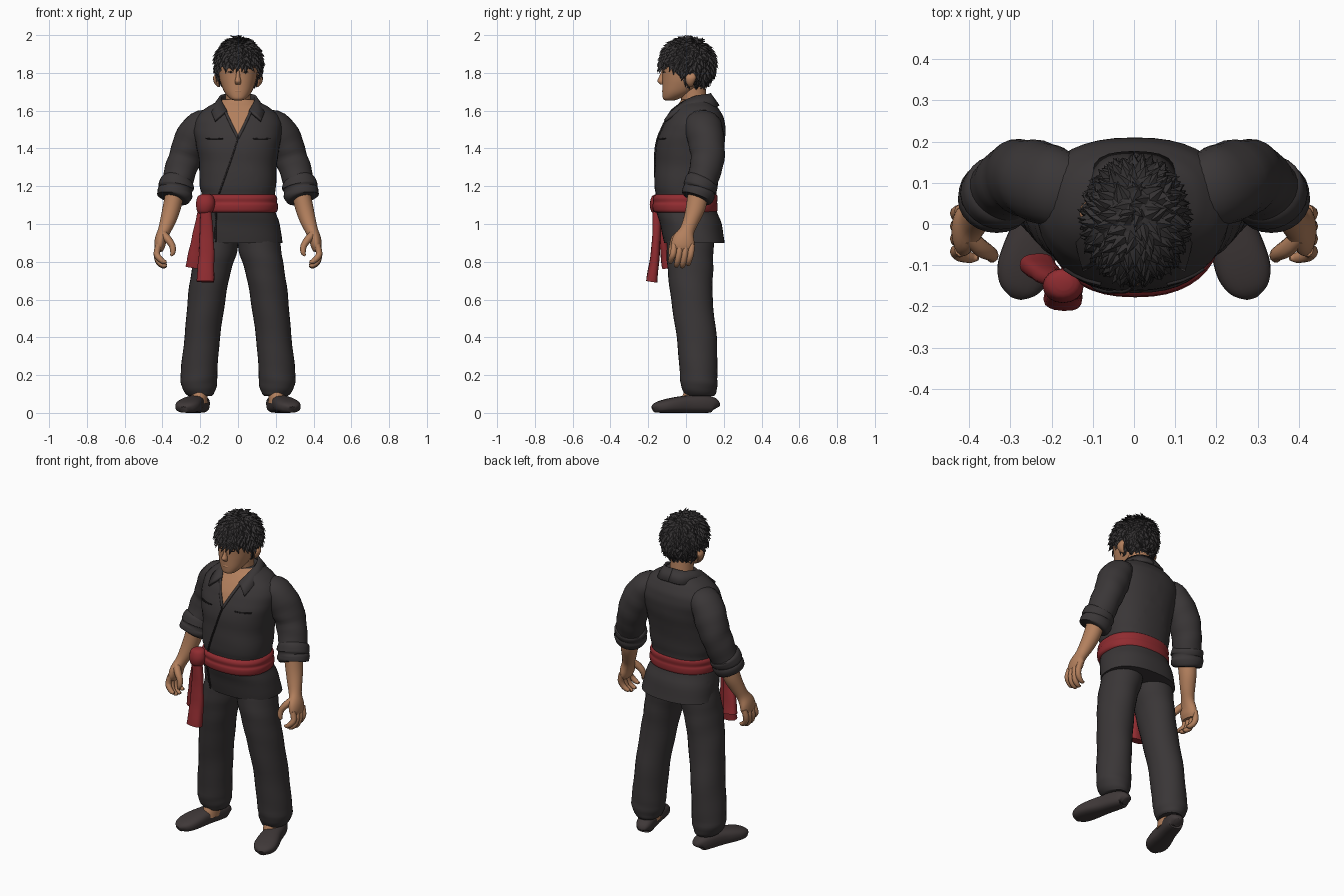
import bpy, bmesh, math, random
from mathutils import Vector
from mathutils.bvhtree import BVHTree

random.seed(4)


def material(name, rgb):
    m = bpy.data.materials.new(name)
    m.diffuse_color = (*rgb, 1)
    return m


CLOTH = material("charcoal cloth", (0.042, 0.037, 0.038))
TRIM = material("dark seam", (0.022, 0.019, 0.02))
HAIR = material("black hair", (0.034, 0.031, 0.032))
SKIN = material("tan skin", (0.45, 0.215, 0.11))
RED = material("red sash", (0.28, 0.025, 0.03))
SHOE = material("shoe brown black", (0.05, 0.04, 0.04))


def finish(name, bm, mats, mirror=False, thick=0):
    bmesh.ops.recalc_face_normals(bm, faces=bm.faces)
    me = bpy.data.meshes.new(name)
    bm.to_mesh(me)
    bm.free()
    ob = bpy.data.objects.new(name, me)
    bpy.context.collection.objects.link(ob)
    for m in mats:
        me.materials.append(m)
    if thick:
        s = ob.modifiers.new("thickness", 'SOLIDIFY')
        s.thickness, s.offset = thick, 0
    if mirror:
        ob.modifiers.new("mirror", 'MIRROR')
    return ob


def spline(rows, n):
    """Catmull-Rom through tuples of numbers."""
    out = []
    for i in range(len(rows) - 1):
        p = [rows[max(i - 1, 0)], rows[i], rows[i + 1], rows[min(i + 2, len(rows) - 1)]]
        for k in range(n):
            t = k / n
            out.append([0.5 * (2 * b + (c - a) * t + (2 * a - 5 * b + 4 * c - d) * t * t
                               + (3 * b - a - 3 * c + d) * t ** 3) for a, b, c, d in zip(*p)])
    return out + [list(rows[-1])]


def loft_bm(rows, ref=None, seg=24, n=4, power=2.0, wrinkle=0, bm=None):
    """Closed skin over rings (x, y, z, half width, half depth); ref makes rings follow the path."""
    bm = bm or bmesh.new()
    rows = spline(rows, n)
    rings = []
    for i, (x, y, z, a, b) in enumerate(rows):
        u, v = Vector((1, 0, 0)), Vector((0, 1, 0))
        if ref:
            t = (Vector(rows[min(i + 1, len(rows) - 1)][:3]) - Vector(rows[max(i - 1, 0)][:3])).normalized()
            u = Vector(ref).cross(t).normalized()
            v = t.cross(u)
        ring = []
        for k in range(seg):
            w = 2 * math.pi * k / seg
            c, s = math.cos(w), math.sin(w)
            f = 1 + wrinkle * math.sin(2 * w + i * 1.1) * math.cos(w - i * 0.45)
            cu = math.copysign(abs(c) ** (2 / power), c) * a * f
            sv = math.copysign(abs(s) ** (2 / power), s) * b * f
            ring.append(bm.verts.new(Vector((x, y, z)) + u * cu + v * sv))
        rings.append(ring)
    for r, q in zip(rings, rings[1:]):
        for k in range(seg):
            bm.faces.new((r[k], r[(k + 1) % seg], q[(k + 1) % seg], q[k]))
    bm.faces.new(rings[0])
    bm.faces.new(rings[-1])
    return bm


def loft(name, rows, mat, mirror=False, **kw):
    return finish(name, loft_bm(rows, **kw), [mat], mirror)


# Shirt body, with the open neck cut in as skin
bm = loft_bm([(.01, .045, .90, .225, .16), (.005, .025, 1.0, .215, .163), (0, 0, 1.08, .195, .16),
              (0, 0, 1.15, .193, .16), (0, 0, 1.21, .203, .168), (0, .01, 1.32, .206, .173),
              (0, .022, 1.42, .222, .18), (0, .04, 1.50, .235, .17), (0, .05, 1.56, .222, .15),
              (0, .055, 1.61, .175, .118), (0, .055, 1.64, .125, .092), (0, .055, 1.66, .09, .078)],
             seg=40, power=2.35, wrinkle=.008)
for s in (1, -1):
    bmesh.ops.bisect_plane(bm, geom=bm.verts[:] + bm.edges[:] + bm.faces[:],
                           plane_co=(0, 0, 1.455), plane_no=(.165 * s, 0, -.075))
for f in bm.faces:
    c = f.calc_center_median()
    f.material_index = int(c.y < .04 and abs(c.x) < (c.z - 1.455) * .4545)
shirt = finish("shirt", bm, [CLOTH, SKIN])
tree = BVHTree.FromPolygons([v.co for v in shirt.data.vertices], [p.vertices[:] for p in shirt.data.polygons])


def strip(name, pts, width, mat, mirror=False):
    """Thin ribbon laid on the shirt front along (x, z) points."""
    bm = bmesh.new()
    path = [Vector(p) for p in spline(pts, 8)]
    prev = None
    for i, p in enumerate(path):
        t = (path[min(i + 1, len(path) - 1)] - path[max(i - 1, 0)]).normalized()
        pair = []
        for s in (-1, 1):
            q = p + Vector((-t.y, t.x)) * s * width / 2
            hit = tree.ray_cast(Vector((q.x, -1, q.y)), Vector((0, 1, 0)))[0]
            pair.append(bm.verts.new((q.x, (hit.y if hit else 0) - .003, q.y)))
        if prev:
            bm.faces.new((prev[0], prev[1], pair[1], pair[0]))
        prev = pair
    return finish(name, bm, [mat], mirror, .008)


strip("neck_opening_edge", [(0, 1.455), (.04, 1.535), (.072, 1.605)], .014, CLOTH, True)
strip("shirt_front_seam", [(0, 1.455), (-.03, 1.36), (-.1, 1.16)], .007, TRIM)
strip("shirt_skirt_seam", [(-.115, 1.07), (-.118, .99), (-.118, .905)], .007, TRIM)
strip("pocket_line", [(.08, 1.452), (.12, 1.45), (.17, 1.452)], .005, TRIM, True)

# Folded collar, half built and mirrored
bm = bmesh.new()
top = spline([(0, .125, 1.69), (.06, .112, 1.685), (.09, .05, 1.675), (.083, -.015, 1.645), (.058, -.075, 1.60)], 4)
low = spline([(0, .172, 1.625), (.08, .155, 1.62), (.132, .06, 1.612), (.138, -.04, 1.59), (.122, -.112, 1.545)], 4)
a = [bm.verts.new(p) for p in top]
b = [bm.verts.new(p) for p in low]
for i in range(len(a) - 1):
    bm.faces.new((a[i], a[i + 1], b[i + 1], b[i]))
finish("collar", bm, [CLOTH], True, .014)

# Sleeves with rolled cuffs
Y, Z = (0, 1, 0), (0, 0, 1)
loft("sleeve", [(.13, .075, 1.535, .07, .085), (.2, .09, 1.515, .085, .098), (.247, .108, 1.44, .092, .097),
                (.278, .115, 1.36, .087, .09), (.305, .1, 1.28, .084, .085), (.328, .075, 1.19, .08, .08)],
     CLOTH, True, ref=Y, wrinkle=.035)
loft("sleeve_cuff", [(.318, .087, 1.235, .075, .075), (.322, .081, 1.222, .09, .088), (.328, .074, 1.195, .094, .09),
                     (.33, .07, 1.182, .088, .084), (.334, .066, 1.165, .094, .088), (.338, .058, 1.14, .09, .084),
                     (.34, .055, 1.132, .075, .07)], CLOTH, True, ref=Y, n=3, wrinkle=.02)

# Bare forearm, palm, fingers and thumb
loft("forearm", [(.333, .065, 1.17, .05, .055), (.35, .052, 1.09, .048, .052), (.37, .028, 1.02, .042, .043),
                 (.39, .005, .965, .034, .04), (.408, -.012, .92, .032, .058), (.415, -.018, .88, .028, .06),
                 (.415, -.02, .855, .018, .045)], SKIN, True, ref=Y)
bm = bmesh.new()
for i in range(4):
    y = -.062 + .031 * i
    d = (0, .012, .008, -.012)[3 - i]
    loft_bm([(.42, y, .89, .016, .017), (.43, y - .005, .845, .017, .017), (.42, y - .014, .81 - d, .016, .016),
             (.395, y - .02, .789 - d, .013, .013), (.378, y - .02, .79 - d, .006, .006)], ref=Y, seg=10, n=3, bm=bm)
loft_bm([(.40, -.03, .95, .02, .022), (.372, -.058, .92, .02, .022), (.348, -.072, .885, .017, .018),
         (.345, -.08, .85, .014, .014), (.355, -.082, .832, .006, .006)], ref=Y, seg=10, n=3, bm=bm)
finish("fingers", bm, [SKIN], True)

# Trouser legs, ankles and shoes
loft("trouser_leg", [(.2, .075, .09, .062, .075), (.203, .073, .105, .077, .085), (.207, .07, .15, .095, .097),
                     (.205, .066, .22, .097, .1), (.19, .056, .4, .094, .106), (.166, .032, .6, .1, .11),
                     (.142, .022, .75, .104, .12), (.117, .022, .86, .113, .124), (.1, .03, .96, .11, .125)],
     CLOTH, True, seg=28, wrinkle=.022)
loft("ankle", [(.21, .04, .05, .048, .07), (.205, .045, .095, .045, .062), (.2, .06, .14, .045, .055)], SKIN, True)
shoe = [(0, .02, .05), (.04, .043, .08), (.2, .052, .096), (.45, .056, .092), (.65, .065, .083),
        (.82, .066, .07), (.94, .05, .055), (1, .02, .035)]
loft("shoe", [(.187 + .098 * t, .155 - .328 * t, h / 2, w, h / 2) for t, w, h in shoe],
     SHOE, True, ref=Z, power=2.7)

# Sash round the waist, its knot and two hanging tails
loft("sash", [(.003, -.003, 1.06, .195, .158), (.003, -.004, 1.07, .206, .17), (.003, -.005, 1.1, .209, .173),
              (.003, -.004, 1.115, .203, .169), (.002, -.004, 1.135, .206, .172), (.001, -.002, 1.15, .2, .168),
              (0, 0, 1.158, .19, .157)], RED, seg=40, n=3, power=2.3)
loft("sash_knot", [(-.175, -.14, 1.05, .02, .02), (-.175, -.148, 1.065, .04, .035), (-.172, -.15, 1.105, .05, .042),
                   (-.172, -.145, 1.145, .042, .036), (-.17, -.14, 1.158, .02, .02)], RED, seg=16)
loft("sash_tail_side", [(-.18, -.14, 1.1, .025, .022), (-.2, -.13, .98, .032, .02), (-.22, -.115, .87, .038, .022),
                        (-.235, -.1, .77, .042, .028)], RED, ref=Y, seg=16, power=2.6, wrinkle=.06)
loft("sash_tail_front", [(-.17, -.155, 1.1, .027, .022), (-.166, -.157, .95, .036, .022),
                         (-.168, -.165, .82, .042, .025), (-.172, -.182, .695, .047, .03)],
     RED, ref=Y, seg=16, power=2.6, wrinkle=.06)

# Neck, head, nose, ears
loft("neck", [(0, .055, 1.57, .08, .075), (0, .045, 1.64, .068, .068), (0, .03, 1.76, .065, .07)], SKIN)
loft("head", [(0, -.085, 1.655, .022, .025), (0, -.078, 1.664, .042, .044), (0, -.045, 1.695, .07, .08),
              (0, -.015, 1.74, .09, .11), (0, -.003, 1.78, .1, .122), (0, 0, 1.84, .106, .126),
              (0, .005, 1.90, .1, .12), (0, .005, 1.95, .06, .075)], SKIN, seg=28, power=2.2)
loft("nose", [(0, -.118, 1.815, .008, .01), (0, -.126, 1.78, .011, .016), (0, -.13, 1.755, .017, .022),
              (0, -.122, 1.738, .012, .012)], SKIN, seg=12)
loft("mouth", [(0, -.113, 1.692, .014, .008), (0, -.117, 1.702, .026, .01), (0, -.115, 1.712, .014, .008)], SKIN, seg=12)
loft("ear", [(.1, .025, 1.725, .006, .008), (.112, .022, 1.745, .013, .02), (.118, .025, 1.775, .014, .028),
             (.11, .03, 1.8, .006, .014)], SKIN, True, seg=12)
loft("eyebrow", [(.018, -.125, 1.822, .004, .004), (.04, -.119, 1.828, .005, .005), (.066, -.103, 1.824, .003, .003)],
     HAIR, True, ref=Z, seg=8)
loft("eye", [(.024, -.121, 1.803, .003, .002), (.038, -.117, 1.805, .005, .005), (.055, -.109, 1.803, .003, .002)],
     TRIM, True, ref=Z, seg=8)

# Hair cap above the hairline, covered in pointed tufts
CEN, RAD = Vector((.003, .008, 1.842)), Vector((.12, .144, .142))


def below_hairline(p):
    return p.z < min(1.83, max(1.70, 1.83 - (p.y + .08) * .9))


bm = bmesh.new()
bmesh.ops.create_icosphere(bm, subdivisions=5, radius=1)
for v in bm.verts:
    v.co = CEN + v.co * RAD
bmesh.ops.delete(bm, geom=[v for v in bm.verts if below_hairline(v.co)], context='VERTS')
COUNT = 520
for i in range(COUNT):
    z = 1 - 2 * (i + .5) / COUNT
    w = i * 2.39996
    r = math.sqrt(1 - z * z)
    d = Vector((r * math.cos(w), r * math.sin(w), z))
    base = CEN + d * RAD
    if below_hairline(base):
        continue
    nor = Vector((d.x / RAD.x, d.y / RAD.y, d.z / RAD.z)).normalized()
    flow = Vector((d.x * .6, d.y * .6 - .15, -.75)) + Vector([random.uniform(-.5, .5) for _ in range(3)])
    flow = (flow - nor * flow.dot(nor)).normalized()
    side = nor.cross(flow)
    size = random.uniform(.75, 1.2)
    tip = base + nor * .016 * size + flow * .036 * size
    tip.z = min(tip.z, 2.0)
    ring = [bm.verts.new(base + o) for o in (-flow * .016 - nor * .004, side * .015 - nor * .003,
                                             flow * .006 - nor * .006, -side * .015 - nor * .003)]
    ridge = bm.verts.new(base + nor * .011 * size + flow * .008)
    point = bm.verts.new(tip)
    for q in ((0, 1, None), (3, 0, None)):
        bm.faces.new((ring[q[0]], ring[q[1]], ridge))
    for q in ((ring[1], point, ridge), (ridge, point, ring[3]), (ring[1], ring[2], point), (ring[2], ring[3], point)):
        bm.faces.new(q)
finish("hair", bm, [HAIR])

# Smooth shading with sharp edges kept
for ob in bpy.context.collection.objects:
    ob.select_set(True)
    bpy.context.view_layer.objects.active = ob
bpy.ops.object.shade_smooth_by_angle(angle=math.radians(40))
